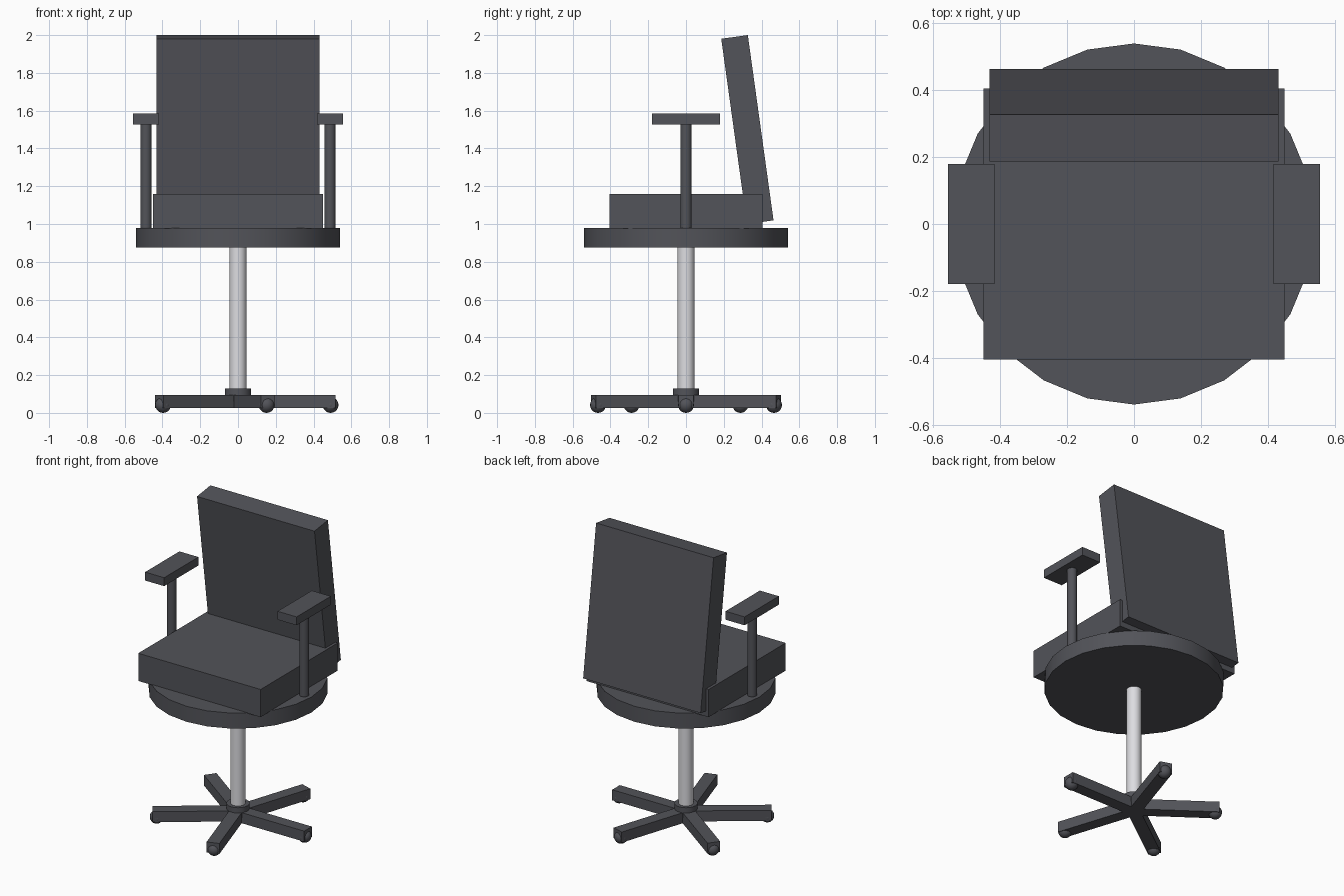
import bpy
from math import cos, sin, radians

cube = bpy.data.objects.get("Cube")
if cube:
    bpy.data.objects.remove(cube, do_unlink=True)


def material(name, color):
    mat = bpy.data.materials.new(name)
    mat.use_nodes = True
    mat.diffuse_color = color
    mat.node_tree.nodes["Principled BSDF"].inputs["Base Color"].default_value = color
    return mat


CHARCOAL = material("charcoal", (0.085, 0.087, 0.1, 1))
STEEL = material("light_steel", (0.72, 0.72, 0.75, 1))


def finish(name, mat, smooth=False):
    obj = bpy.context.object
    obj.name = name
    obj.data.materials.append(mat)
    if smooth:
        bpy.ops.object.shade_smooth_by_angle(angle=radians(35))
    return obj


def box(name, center, size, rotation=(0, 0, 0)):
    bpy.ops.mesh.primitive_cube_add(size=1, location=center, rotation=rotation)
    bpy.context.object.scale = size
    bpy.ops.object.transform_apply(location=False, rotation=False, scale=True)
    return finish(name, CHARCOAL)


def cylinder(name, x, radius, bottom, top, sides, mat=CHARCOAL):
    bpy.ops.mesh.primitive_cylinder_add(
        vertices=sides, radius=radius, depth=top - bottom,
        location=(x, 0, (bottom + top) / 2))
    return finish(name, mat, smooth=True)


# Seat, round plate and reclined backrest
cylinder("seat_plate", 0, 0.54, 0.875, 0.978, 24)
box("seat_cushion", (0, 0, 1.067), (0.9, 0.81, 0.184))
box("backrest", (0, 0.325, 1.5), (0.864, 0.142, 0.99), (radians(7.9), 0, 0))

# Armrests on round posts with softened ends
for side, x in (("left", 0.487), ("right", -0.487)):
    post = cylinder(side + "_armrest_post", x, 0.03, 0.962, 1.55, 16)
    bevel = post.modifiers.new("rounded_ends", "BEVEL")
    bevel.width = 0.02
    bevel.segments = 3
    bevel.limit_method = "ANGLE"
    bevel.angle_limit = radians(60)
    box(side + "_armrest_pad", (x, 0, 1.556), (0.14, 0.36, 0.056))

# Column and hub
cylinder("column", 0, 0.045, 0.09, 0.88, 24, STEEL)
cylinder("hub", 0, 0.07, 0.06, 0.13, 20)

# Five spokes with ball casters
LENGTH = 0.515
for i in range(5):
    a = radians(72 * i)
    box(f"base_leg_{i + 1}", (cos(a) * LENGTH / 2, sin(a) * LENGTH / 2, 0.06),
        (LENGTH, 0.08, 0.07), (0, 0, a))
    bpy.ops.mesh.primitive_uv_sphere_add(
        segments=16, ring_count=10, radius=0.042,
        location=(0.49 * cos(a), 0.49 * sin(a), 0.042))
    finish(f"caster_{i + 1}", CHARCOAL, smooth=True)
